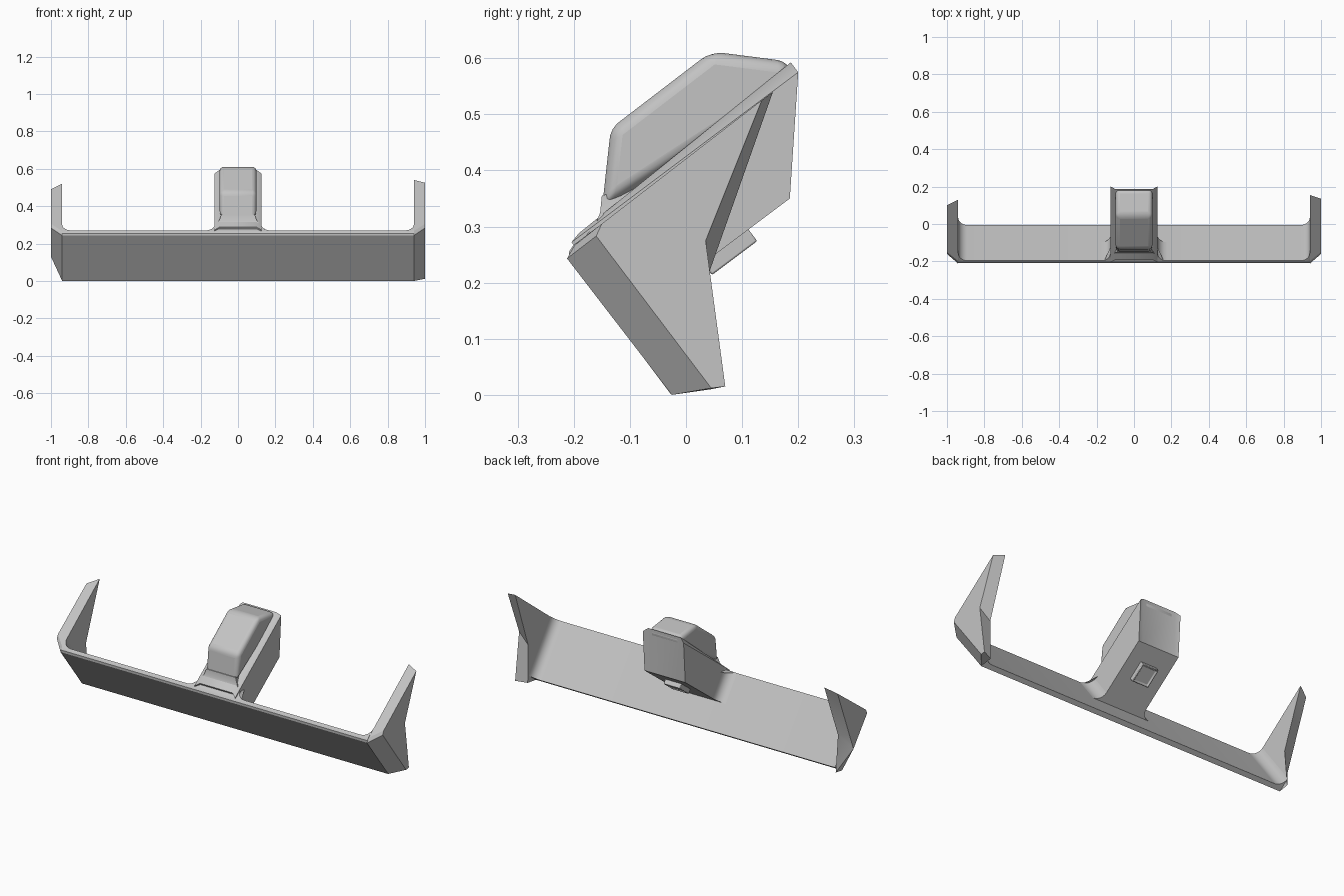
import bpy, bmesh, math

cube = bpy.data.objects.get("Cube")
if cube:
    bpy.data.objects.remove(cube)

grey = bpy.data.materials.new("plain_grey")
grey.use_nodes = True
grey.diffuse_color = (0.55, 0.55, 0.55, 1)
grey.node_tree.nodes["Principled BSDF"].inputs["Base Color"].default_value = (0.55, 0.55, 0.55, 1)


def tilt(x, u, v):
    """Tilted frame: u runs back and up, v runs up and forward."""
    return (x, 0.8 * u - 0.6 * v, 0.6 * u + 0.8 * v)


def loft(name, rings, bevel=0, segments=3, inset=None):
    """Solid through matching closed rings, capped at both ends."""
    bm = bmesh.new()
    loops = [[bm.verts.new(p) for p in ring] for ring in rings]
    n = len(loops[0])
    for a, b in zip(loops, loops[1:]):
        for i in range(n):
            j = (i + 1) % n
            bm.faces.new((a[i], a[j], b[j], b[i]))
    cap = bm.faces.new(loops[0])
    bm.faces.new(loops[-1])
    bmesh.ops.remove_doubles(bm, verts=bm.verts, dist=0.00001)
    bmesh.ops.recalc_face_normals(bm, faces=bm.faces)
    if inset:
        bmesh.ops.inset_region(bm, faces=[cap], thickness=inset)
        bmesh.ops.inset_region(bm, faces=[cap], thickness=0.003, depth=-0.006)
    mesh = bpy.data.meshes.new(name)
    bm.to_mesh(mesh)
    bm.free()
    mesh.materials.append(grey)
    obj = bpy.data.objects.new(name, mesh)
    bpy.context.collection.objects.link(obj)
    if bevel:
        mod = obj.modifiers.new("rounding", 'BEVEL')
        mod.width = bevel
        mod.segments = segments
        mod.limit_method = 'ANGLE'
        mod.angle_limit = math.radians(35)
    bpy.ops.object.select_all(action='DESELECT')
    obj.select_set(True)
    bpy.context.view_layer.objects.active = obj
    bpy.ops.object.shade_smooth_by_angle(angle=math.radians(32))
    return obj


def side_ring(x, points):
    return [(x, y, z) for y, z in points]


def arc(x, u, r, steps=6):
    """Concave quarter fillet from (x, u + r) inward to (x - r, u)."""
    angles = [math.pi / 2 * i / steps for i in range(steps + 1)]
    return [(x - r + r * math.sin(t), u + r - r * math.cos(t)) for t in reversed(angles)]


BACK, FRONT, LOW, TOP = 0.005, -0.021, 0.016, 0.334

# Long front bar with filleted ends and a softened top front edge
right_fillet = arc(0.94, BACK, 0.05)
back_edge = right_fillet + [(-x, u) for x, u in reversed(right_fillet)]


def bar_ring(v, front):
    return [tilt(x, u, v) for x, u in back_edge + [(-0.94, front), (0.94, front)]]


loft("front_bar", [bar_ring(LOW, FRONT), bar_ring(0.318, FRONT),
                   bar_ring(0.329, FRONT + 0.007), bar_ring(TOP, 0)])

# End plates: inner and outer outlines, the two ends are trimmed differently
front_edge = [(-0.025, 0), (-0.212, 0.243), (-0.198, 0.267)]
outer_edge = [(-0.16, 0.283), (-0.15, 0.305)]
loft("left_end_plate", [
    side_ring(0.94, front_edge + [(0.155, 0.54), (0.042, 0.22), (0.045, 0.01)]),
    side_ring(1.0, [(0.045, 0.012)] + outer_edge + [(0.135, 0.525), (0.035, 0.275), (0.07, 0.015)])])
loft("right_end_plate", [
    side_ring(-0.94, front_edge + [(0.13, 0.52), (0.01, 0.21), (0.03, 0.01)]),
    side_ring(-1.0, [(-0.04, 0.13)] + outer_edge + [(0.10, 0.49), (-0.005, 0.22), (-0.04, 0.13)])])

# Fillets joining the housing to the back of the bar
flare = [(0.125 + 0.175 - x, u) for x, u in arc(0.175, BACK, 0.05)]
flare = flare + [(-x, u) for x, u in reversed(flare)]
loft("housing_flare", [[tilt(x, u, v) for x, u in flare] for v in (0.169, TOP)])

# Central housing with chamfered upper long edges
lower = [(0.0, 0.169), (0.0, 0.34), (0.505, 0.34), (0.358, 0.169)]
upper = [(0.0, 0.169), (0.02, 0.345), (0.505, 0.362), (0.358, 0.169)]


def housing_ring(x, points):
    return [tilt(x, u, v) for u, v in points]


loft("housing", [housing_ring(-0.125, lower), housing_ring(-0.1, upper),
                 housing_ring(0.1, upper), housing_ring(0.125, lower)])

# Raised cap on the housing
cap_outline = [(-0.15, 0.33), (-0.134, 0.475), (0.045, 0.612), (0.185, 0.594), (0.19, 0.55)]
loft("housing_cap", [side_ring(x, cap_outline) for x in (-0.098, 0.098)], bevel=0.024, segments=4)

# Sloping neck between the bar and the cap, narrowing upwards
neck = [(-0.198, 0.266, 0.16), (-0.178, 0.284, 0.13), (-0.162, 0.302, 0.115),
        (-0.153, 0.325, 0.1), (-0.15, 0.355, 0.09)]
loft("neck", [[(-w, y, z), (w, y, z), (w * 0.8, y + 0.07, z + 0.02),
               (-w * 0.8, y + 0.07, z + 0.02)] for y, z, w in neck])

# Small recessed button under the housing
pad = [(-0.05, 0.165), (0.05, 0.165), (0.05, 0.266), (-0.05, 0.266)]
loft("under_button", [[tilt(x, u, v) for x, u in pad] for v in (0.143, 0.175)],
     bevel=0.006, segments=2, inset=0.01)
